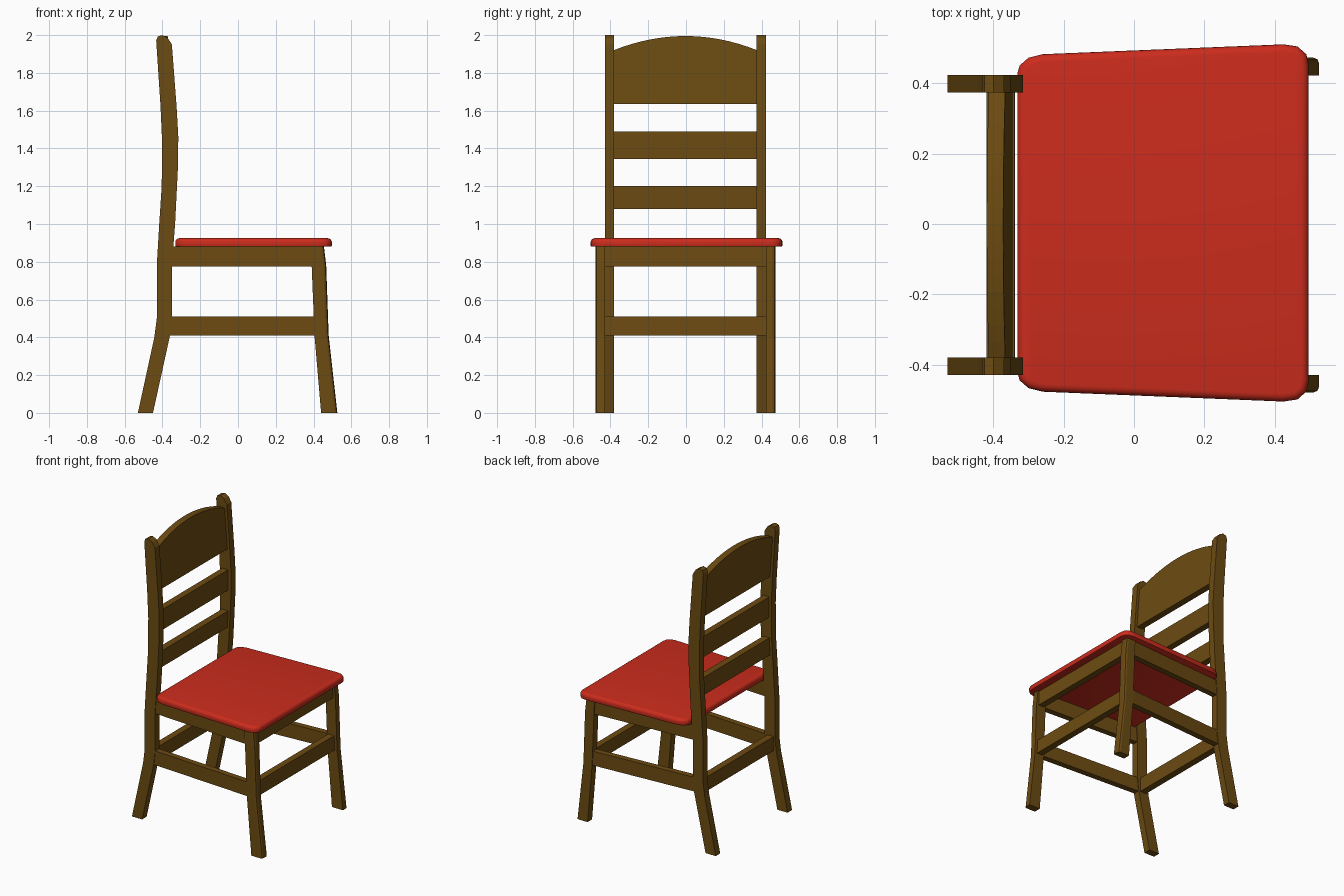
import bpy, bmesh, math
from mathutils import Vector

if "Cube" in bpy.data.objects:
    bpy.data.objects.remove(bpy.data.objects["Cube"])

YC = -0.003  # centre line of the wooden frame


def material(name, rgb):
    m = bpy.data.materials.new(name)
    m.diffuse_color = (*rgb, 1)
    m.use_nodes = True
    m.node_tree.nodes["Principled BSDF"].inputs["Base Color"].default_value = m.diffuse_color
    return m


wood = material("wood", (0.15, 0.07, 0.006))
red = material("red_cushion", (0.6, 0.025, 0.012))


def prism(name, pts, vec, mat=wood):
    """Closed polygon extruded along a vector."""
    bm = bmesh.new()
    face = bm.faces.new([bm.verts.new(p) for p in pts])
    ext = bmesh.ops.extrude_face_region(bm, geom=[face])
    moved = [g for g in ext["geom"] if isinstance(g, bmesh.types.BMVert)]
    bmesh.ops.translate(bm, vec=Vector(vec), verts=moved)
    bmesh.ops.recalc_face_normals(bm, faces=bm.faces)
    me = bpy.data.meshes.new(name)
    bm.to_mesh(me)
    bm.free()
    ob = bpy.data.objects.new(name, me)
    bpy.context.collection.objects.link(ob)
    me.materials.append(mat)
    return ob


def bevel_edges(ob, width, segments, pick):
    bm = bmesh.new()
    bm.from_mesh(ob.data)
    edges = [e for e in bm.edges if pick(e)]
    bmesh.ops.bevel(bm, geom=edges, offset=width, segments=segments,
                    profile=0.5, affect='EDGES')
    bm.to_mesh(ob.data)
    bm.free()


# side profiles (x, z): back edge going up, then front edge going down
post = [(-.53, 0), (-.443, .40), (-.43, .50), (-.43, .78), (-.417, 1.0),
        (-.404, 1.2), (-.402, 1.44), (-.41, 1.62), (-.433, 1.97), (-.425, 1.993),
        (-.40, 2.0), (-.372, 1.985), (-.35, 1.95), (-.325, 1.62), (-.316, 1.46),
        (-.318, 1.30), (-.333, 1.0), (-.35, .78), (-.35, .50), (-.36, .41), (-.45, 0)]
leg = [(.44, 0), (.405, .41), (.39, .78), (.385, .88),
       (.455, .88), (.467, .78), (.48, .41), (.526, 0)]
leg_front = {(round(x, 3), round(z, 3)) for x, z in leg[4:]}

for side, label in ((1, "left"), (-1, "right")):
    def y(v):
        return YC + side * v
    prism(f"rear_post_{label}", [(x, y(.377), z) for x, z in post], (0, side * .05, 0))

    # front leg with its outer front corner eased
    ob = prism(f"front_leg_{label}", [(x, y(.426), z) for x, z in leg], (0, side * .05, 0))

    def outer_front(e):
        return all(abs(v.co.y - y(.476)) < .001 and
                   (round(v.co.x, 3), round(v.co.z, 3)) in leg_front for v in e.verts) \
            and abs(e.verts[0].co.z - e.verts[1].co.z) > .01
    bevel_edges(ob, .015, 2, outer_front)

    # side rails taper outwards towards the front
    for part, z0, z1, xf in (("apron", .775, .88, .43), ("stretcher", .41, .51, .42)):
        plan = [(-.37, .380), (xf, .430), (xf, .472), (-.37, .422)]
        prism(f"side_{part}_{label}", [(x, y(v), z0) for x, v in plan], (0, 0, z1 - z0))


def crossbar(name, x0, x1, z0, z1, half, lean=0.0):
    prism(name, [(x0, YC - half, z0), (x1, YC - half, z0),
                 (x1 + lean, YC - half, z1), (x0 + lean, YC - half, z1)], (0, 2 * half, 0))


# rails across the width, and the two lower back slats
crossbar("front_apron", .403, .449, .775, .88, .43, -.005)
crossbar("front_stretcher", .416, .462, .41, .51, .43, -.005)
crossbar("rear_stretcher", -.42, -.372, .41, .51, .38)
crossbar("lower_back_slat", -.393, -.345, 1.08, 1.20, .38, .006)
crossbar("middle_back_slat", -.386, -.34, 1.345, 1.49, .38)

# arched top slat, leaning back
arch = [(-.38, 1.635), (.38, 1.635)]
for i in range(17):
    t = 1 - i / 8
    arch.append((.38 * t, 1.995 - .075 * t * t))
prism("top_back_slat", [(-.392 - (z - 1.635) * .075, YC + v, z) for v, z in arch],
      (.047, 0, 0))

# cushion seat: tapered plan with rounded corners, then rounded edges
half_plan = [(-.332, .425), (-.325, .448), (-.30, .47), (-.26, .48),
             (.425, .508), (.465, .502), (.49, .48), (.497, .45)]
plan = half_plan + [(x, -v) for x, v in reversed(half_plan)]
seat = prism("seat", [(x, v + .003, .88) for x, v in plan], (0, 0, .045), red)
bevel_edges(seat, .022, 4, lambda e: all(v.co.z > .92 for v in e.verts))
bevel_edges(seat, .006, 2, lambda e: all(v.co.z < .881 for v in e.verts))
bpy.context.view_layer.objects.active = seat
seat.select_set(True)
bpy.ops.object.shade_smooth_by_angle(angle=math.radians(35))
